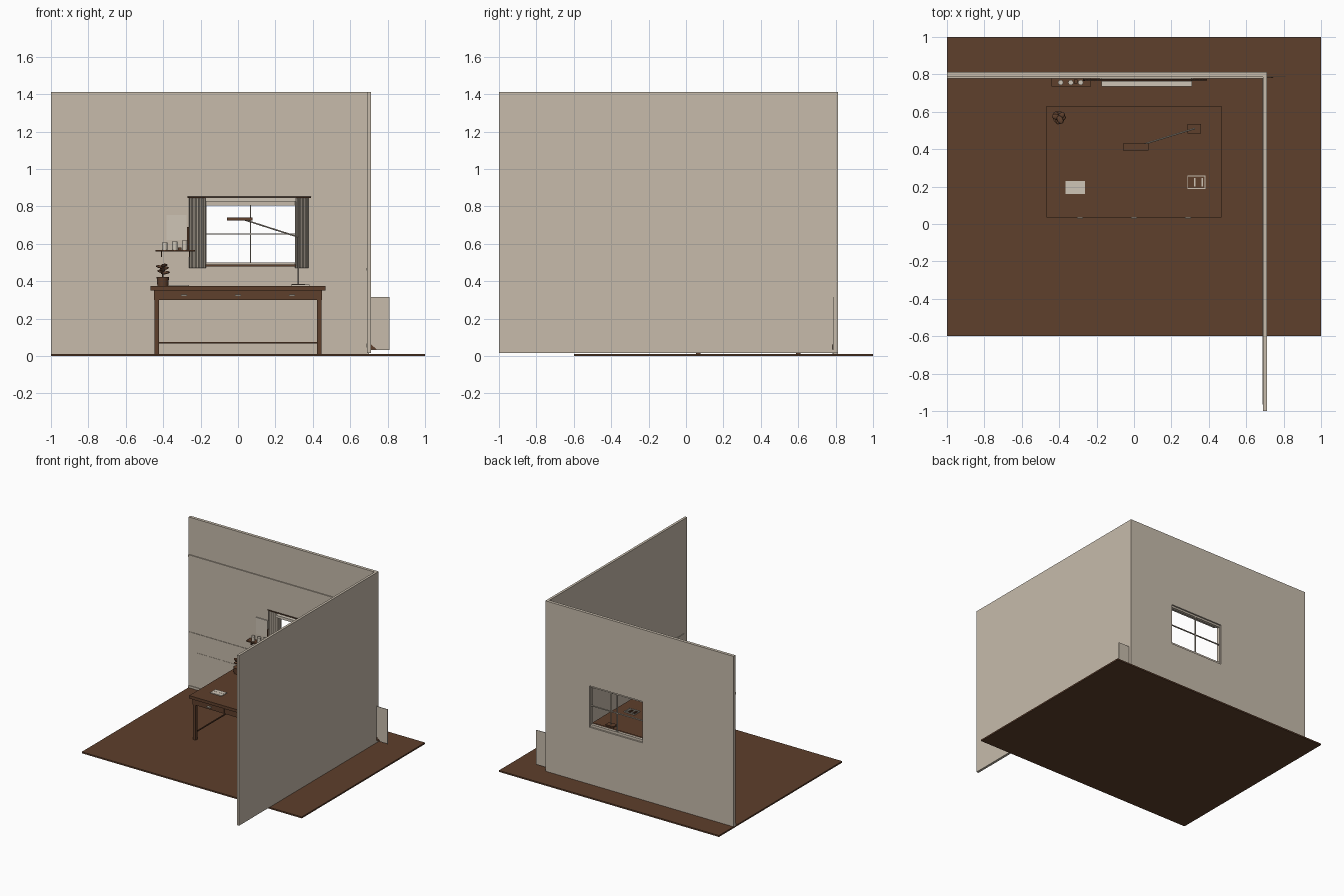
import bpy, bmesh, math
from mathutils import Vector

if "Cube" in bpy.data.objects:
    bpy.data.objects.remove(bpy.data.objects["Cube"])


def material(name, rgb):
    m = bpy.data.materials.new(name)
    m.diffuse_color = (*rgb, 1)
    m.use_nodes = True
    m.node_tree.nodes["Principled BSDF"].inputs["Base Color"].default_value = m.diffuse_color
    return m


WALL = material("warm beige", (0.57, 0.50, 0.41))
WOOD = material("dark brown wood", (0.112, 0.050, 0.025))
CREAM = material("pale cream", (0.62, 0.56, 0.47))


def finish(name, bm, mat, smooth=False):
    bmesh.ops.recalc_face_normals(bm, faces=bm.faces)
    me = bpy.data.meshes.new(name)
    bm.to_mesh(me)
    bm.free()
    ob = bpy.data.objects.new(name, me)
    bpy.context.collection.objects.link(ob)
    me.materials.append(mat)
    if smooth:
        for p in me.polygons:
            p.use_smooth = len(p.vertices) == 4
    return ob


def box(name, x, y, z, mat):
    """Box from (min, max) pairs."""
    bm = bmesh.new()
    bmesh.ops.create_cube(bm, size=1)
    for v in bm.verts:
        v.co = [(a + b) / 2 + c * (b - a) for (a, b), c in zip((x, y, z), v.co)]
    return finish(name, bm, mat)


def rod(name, a, b, r, mat, r2=None, sides=16):
    """Cylinder or cone between two points."""
    a, b = Vector(a), Vector(b)
    bm = bmesh.new()
    bmesh.ops.create_cone(bm, cap_ends=True, segments=sides, radius1=r,
                          radius2=r if r2 is None else r2, depth=(b - a).length)
    rot = (b - a).to_track_quat('Z', 'Y')
    for v in bm.verts:
        v.co = rot @ v.co + (a + b) / 2
    return finish(name, bm, mat, True)


# Floor and walls, back wall built around the window opening
WX, WZ = (-0.175, 0.31), (0.48, 0.82)
WY = (0.787, 0.812)
box("floor", (-1, 1), (-0.6, 1), (0, 0.012), WOOD)
bm = bmesh.new()
outer = [(-1, 0.012), (0.7, 0.012), (0.7, 1.412), (-1, 1.412)]
inner = [(WX[0], WZ[0]), (WX[1], WZ[0]), (WX[1], WZ[1]), (WX[0], WZ[1])]
rings = [[bm.verts.new((px, y, pz)) for px, pz in loop] for y in WY for loop in (outer, inner)]
for i in range(4):
    j = (i + 1) % 4
    for p, q in ((0, 1), (2, 3), (0, 2), (1, 3)):
        bm.faces.new((rings[p][i], rings[p][j], rings[q][j], rings[q][i]))
finish("back_wall", bm, WALL)
box("right_wall", (0.69, 0.71), (-1, 0.812), (0.015, 1.412), WALL)

# Wall trim: picture rail, chair rail, baseboard, wainscot panels
box("picture_rail", (-1, 0.69), (0.779, 0.788), (1.087, 1.106), WALL)
for k, (x0, x1) in enumerate(((-1, -0.26), (0.375, 0.69))):
    box(f"chair_rail_{k}", (x0, x1), (0.783, 0.788), (0.458, 0.472), WALL)
box("baseboard", (-1, 0.69), (0.782, 0.788), (0.012, 0.03), WALL)
box("side_chair_rail", (0.686, 0.691), (-0.965, 0.787), (0.458, 0.472), WALL)
box("side_baseboard", (0.686, 0.691), (-0.965, 0.787), (0.045, 0.068), WALL)
for k, (x0, x1) in enumerate(((-0.93, -0.40), (-0.38, 0.15), (0.17, 0.81))):
    box(f"wainscot_panel_{k}", (x0, x1), (0.785, 0.789), (0.032, 0.315), WALL)

# Small wedge in the corner behind the side wall
bm = bmesh.new()
f = bm.faces.new([bm.verts.new(c) for c in ((0.70, 0.782, 0.035), (0.742, 0.782, 0.035), (0.712, 0.782, 0.062))])
ext = bmesh.ops.extrude_face_region(bm, geom=[f])
for v in ext["geom"]:
    if isinstance(v, bmesh.types.BMVert):
        v.co.y += 0.004
finish("corner_wedge", bm, WOOD)

# Window frame, muntins, sill, valance
FY = (0.776, 0.80)
for k, x in enumerate(WX):
    box(f"window_jamb_{k}", (x - 0.006, x + 0.006), FY, WZ, WALL)
box("window_head", (WX[0], WX[1]), FY, (0.805, 0.83), WALL)
box("window_bottom_rail", WX, FY, (0.48, 0.50), WALL)
box("vertical_muntin", (0.064, 0.070), (0.79, 0.80), WZ, WALL)
box("horizontal_muntin", WX, (0.79, 0.80), (0.650, 0.656), WALL)
box("window_sill", WX, (0.745, 0.79), (0.478, 0.490), WOOD)
box("valance", WX, (0.735, 0.765), (0.826, 0.847), CREAM)

# Pleated curtains on a rod
rod("curtain_rod", (-0.27, 0.772, 0.848), (0.39, 0.772, 0.848), 0.004, WOOD)
for side, x0, x1 in (("left", -0.262, -0.172), ("right", 0.305, 0.376)):
    bm = bmesh.new()
    n = 40
    loops = []
    for off in (0, 0.003):
        for z in (0.47, 0.846):
            loops.append([bm.verts.new((x0 + (x1 - x0) * i / n,
                          0.771 + off + 0.008 * math.sin(i / n * 10 * math.pi), z))
                          for i in range(n + 1)])
    for i in range(n):
        for p, q in ((0, 1), (2, 3), (0, 2), (1, 3)):
            bm.faces.new((loops[p][i], loops[p][i + 1], loops[q][i + 1], loops[q][i]))
    for i in (0, n):
        bm.faces.new([loops[p][i] for p in (0, 1, 3, 2)])
    finish(f"{side}_curtain", bm, WALL)

# Poster, shelf, jars and bottle
box("poster", (-0.382, -0.276), (0.780, 0.788), (0.62, 0.755), CREAM)
box("shelf", (-0.44, -0.23), (0.735, 0.787), (0.558, 0.568), WOOD)
for k, x in enumerate((-0.41, -0.26)):
    box(f"shelf_bracket_{k}", (x - 0.003, x + 0.003), (0.75, 0.787), (0.53, 0.558), WOOD)
for k, (x, h) in enumerate(((-0.392, 0.04), (-0.338, 0.045), (-0.285, 0.05))):
    rod(f"jar_{k}", (x, 0.756, 0.568), (x, 0.756, 0.568 + h), 0.014, CREAM)
box("small_box", (-0.322, -0.302), (0.75, 0.772), (0.568, 0.58), WOOD)
box("tall_book", (-0.272, -0.262), (0.765, 0.783), (0.568, 0.69), WOOD)

# Desk: top, apron, drawers, handles, legs, stretchers
box("desk_top", (-0.468, 0.468), (0.035, 0.632), (0.350, 0.374), WOOD)
box("desk_apron", (-0.448, 0.448), (0.052, 0.615), (0.300, 0.350), WOOD)
for k, x in enumerate((-0.29, 0, 0.29)):
    box(f"drawer_front_{k}", (x - 0.13, x + 0.13), (0.046, 0.053), (0.305, 0.345), WOOD)
    box(f"drawer_handle_{k}", (x - 0.016, x + 0.016), (0.029, 0.046), (0.322, 0.328), CREAM)
for i, x in enumerate((-0.434, 0.434)):
    for j, y in enumerate((0.066, 0.60)):
        box(f"desk_leg_{i}{j}", (x - 0.012, x + 0.012), (y - 0.012, y + 0.012), (0.012, 0.302), WOOD)
    box(f"side_stretcher_{i}", (x - 0.004, x + 0.004), (0.066, 0.60), (0.066, 0.074), WOOD)
box("back_stretcher", (-0.434, 0.434), (0.596, 0.604), (0.066, 0.074), WOOD)

# Potted plant with stacked flat leaves
rod("plant_pot", (-0.402, 0.57, 0.374), (-0.402, 0.57, 0.422), 0.029, WOOD, 0.033)
rod("plant_stem", (-0.402, 0.57, 0.42), (-0.402, 0.57, 0.48), 0.004, WOOD)
for k in range(6):
    a = k * 2.3
    bm = bmesh.new()
    bmesh.ops.create_uvsphere(bm, u_segments=12, v_segments=8, radius=1)
    for v in bm.verts:
        lx, ly = 0.024 * v.co.x + 0.014, 0.016 * v.co.y
        v.co = (-0.402 + lx * math.cos(a) - ly * math.sin(a),
                0.57 + lx * math.sin(a) + ly * math.cos(a),
                0.443 + 0.008 * k + 0.008 * v.co.z + 0.15 * lx)
    finish(f"plant_leaf_{k}", bm, WOOD, True)

# Desk lamp
box("lamp_base", (0.285, 0.358), (0.485, 0.535), (0.374, 0.384), WOOD)
rod("lamp_post", (0.323, 0.51, 0.38), (0.323, 0.51, 0.638), 0.004, WALL)
rod("lamp_arm", (0.323, 0.51, 0.636), (0.03, 0.42, 0.730), 0.004, WALL)
box("lamp_head", (-0.06, 0.078), (0.392, 0.43), (0.726, 0.742), WOOD)

# Open notebook
for k, (y0, y1) in enumerate(((0.160, 0.194), (0.196, 0.230))):
    box(f"notebook_page_{k}", (-0.365, -0.262), (y0, y1), (0.374, 0.380), CREAM)

# Pen tray: thin frame with pens
for k, x in enumerate((0.285, 0.376)):
    box(f"tray_side_{k}", (x, x + 0.005), (0.188, 0.26), (0.374, 0.382), CREAM)
for k, y in enumerate((0.188, 0.255)):
    box(f"tray_end_{k}", (0.285, 0.381), (y, y + 0.005), (0.374, 0.382), CREAM)
for k, x in enumerate((0.305, 0.325, 0.345, 0.365)):
    box(f"pen_{k}", (x - 0.004, x + 0.004), (0.2, 0.245), (0.374, 0.380), CREAM if k % 2 else WOOD)
